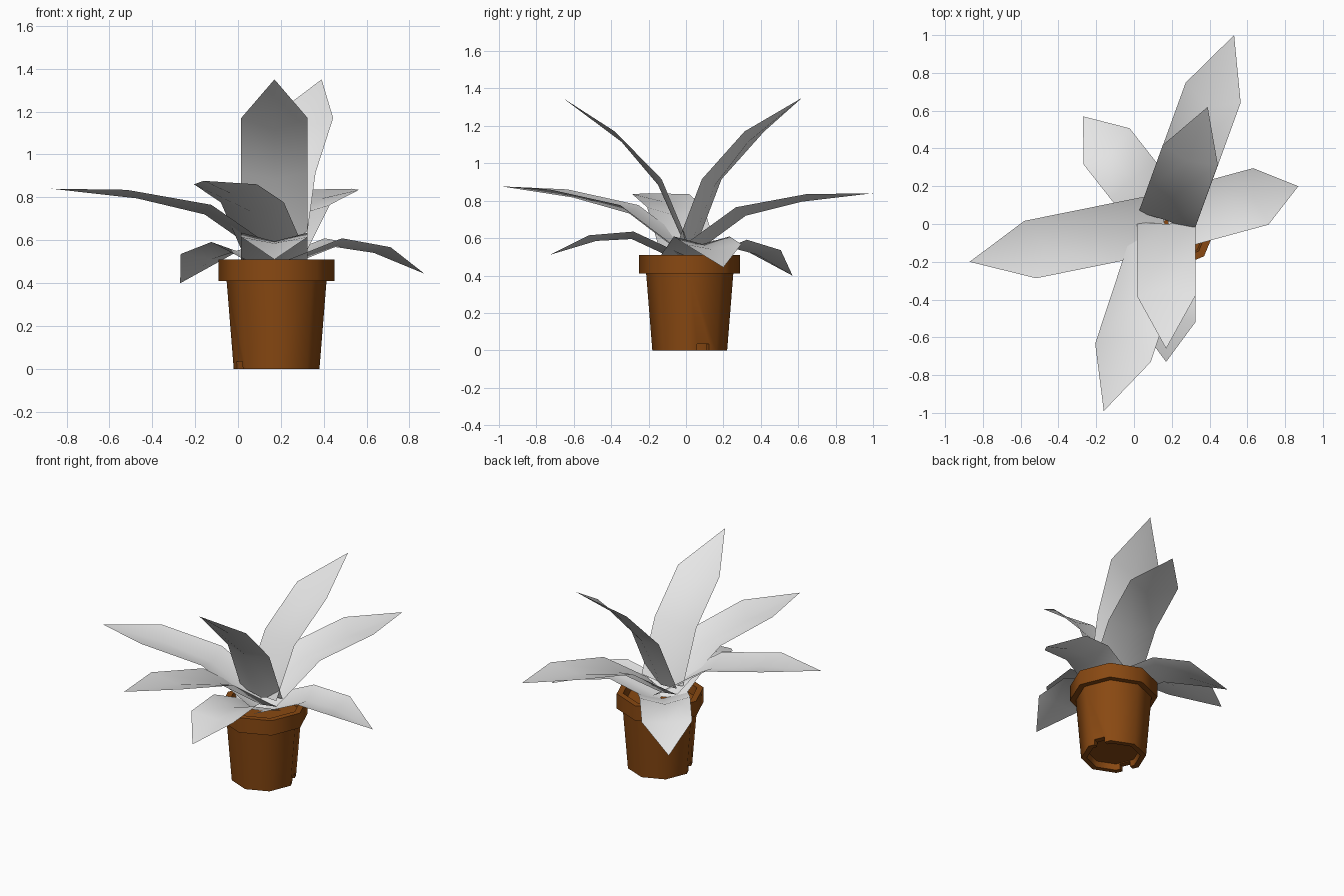
import bpy, bmesh, math
from mathutils import Vector

default = bpy.data.objects.get("Cube")
if default:
    bpy.data.objects.remove(default, do_unlink=True)


def material(name, rgb):
    mat = bpy.data.materials.new(name)
    mat.use_nodes = True
    mat.diffuse_color = (*rgb, 1)
    mat.node_tree.nodes["Principled BSDF"].inputs["Base Color"].default_value = (*rgb, 1)
    return mat


TERRACOTTA = material("terracotta", (0.25, 0.066, 0.006))
LEAF_GREY = material("leaf_grey", (0.8, 0.8, 0.8))
POT_CENTRE = Vector((0.18, 0.02, 0))
LEAF_CENTRE = Vector((0.17, 0.01, 0))


def add_object(name, bm, mat):
    mesh = bpy.data.meshes.new(name)
    bm.to_mesh(mesh)
    bm.free()
    mesh.materials.append(mat)
    obj = bpy.data.objects.new(name, mesh)
    bpy.context.collection.objects.link(obj)
    return obj


def lathe(name, profile, sides, mat):
    """Closed solid turned from (radius, height) points, capped at both ends."""
    bm = bmesh.new()
    rings = []
    for r, z in profile:
        angles = [math.tau * i / sides for i in range(sides)]
        rings.append([bm.verts.new((r * math.cos(a), r * math.sin(a), z)) for a in angles])
    for low, high in zip(rings, rings[1:]):
        for i in range(sides):
            j = (i + 1) % sides
            bm.faces.new((low[i], low[j], high[j], high[i]))
    bm.faces.new(rings[0][::-1])
    bm.faces.new(rings[-1])
    bmesh.ops.recalc_face_normals(bm, faces=bm.faces)
    obj = add_object(name, bm, mat)
    obj.location = POT_CENTRE
    return obj


# Pot: hollow foot, tapered body, thick rim and recessed soil level
pot = lathe("pot", [(0.16, 0.04), (0.165, 0), (0.2, 0), (0.233, 0.41), (0.27, 0.41),
                    (0.27, 0.51), (0.23, 0.51), (0.22, 0.45)], 8, TERRACOTTA)

# Two drainage notches cut through the foot
bm = bmesh.new()
bmesh.ops.create_cube(bm, size=1)
cutter = add_object("notch_cutter", bm, TERRACOTTA)
cutter.scale = (0.6, 0.07, 0.07)
cutter.rotation_euler.z = math.radians(22.5)
cutter.location = POT_CENTRE
cut = pot.modifiers.new("notches", "BOOLEAN")
cut.operation = "DIFFERENCE"
cut.object = cutter
cut.solver = "EXACT"
bpy.context.view_layer.objects.active = pot
pot.select_set(True)
bpy.ops.object.modifier_apply(modifier=cut.name)
bpy.data.objects.remove(cutter, do_unlink=True)
bpy.ops.object.shade_smooth_by_angle(angle=math.radians(50))

# Leaf shapes: rows of (edge reach, edge height, rib reach, rib height), then the tip
TALL = ([(0, 0.58, 0.01, 0.55), (0.14, 0.915, 0.16, 0.885), (0.39, 1.17, 0.355, 1.115)], (0.67, 1.35))
MIDDLE = ([(0, 0.54, 0.01, 0.50), (0.33, 0.765, 0.33, 0.72), (0.73, 0.835, 0.65, 0.795)], (1.055, 0.84))
LOW = ([(0, 0.50, 0.01, 0.46), (0.29, 0.635, 0.3, 0.595), (0.53, 0.615, 0.49, 0.585)], (0.74, 0.51))


def leaf(name, shape, tip_xy, droop=0.0, half_width=0.155):
    """Folded leaf blade pointing from the plant centre towards tip_xy."""
    rows, tip = shape
    out = Vector((*tip_xy, 0)) - LEAF_CENTRE
    stretch = out.length / tip[0]
    out.normalize()
    side = Vector((-out.y, out.x, 0))
    bm = bmesh.new()

    def point(reach, height, offset):
        co = LEAF_CENTRE + out * reach * stretch + side * offset
        co.z = height - droop * reach
        return bm.verts.new(co)

    strips = [(point(er, ez, half_width), point(rr, rz, 0), point(er, ez, -half_width))
              for er, ez, rr, rz in rows]
    for a, b in zip(strips, strips[1:]):
        for k in (0, 1):
            bm.faces.new((a[k], a[k + 1], b[k + 1], b[k]))
    end = point(*tip, 0)
    for k in (0, 1):
        bm.faces.new((strips[-1][k], strips[-1][k + 1], end))
    bm.normal_update()
    if sum(f.normal.z for f in bm.faces) < 0:
        bmesh.ops.reverse_faces(bm, faces=bm.faces)
    for f in bm.faces:
        f.smooth = True
    return add_object(name, bm, LEAF_GREY)


# Leaves: tall inner pair, spreading middle ring, low drooping ring
leaf("tall_leaf_front", TALL, (0.17, -0.66))
leaf("tall_leaf_back", TALL, (0.39, 0.62))
leaf("middle_leaf_back", MIDDLE, (0.53, 1.0))
leaf("middle_leaf_front", MIDDLE, (-0.16, -0.99), droop=-0.035)
leaf("middle_leaf_right", MIDDLE, (-0.87, -0.2))
leaf("low_leaf_front", LOW, (0.17, -0.73))
leaf("low_leaf_left", LOW, (0.87, 0.2), droop=0.09)
leaf("low_leaf_back", LOW, (-0.27, 0.57), droop=0.15)
